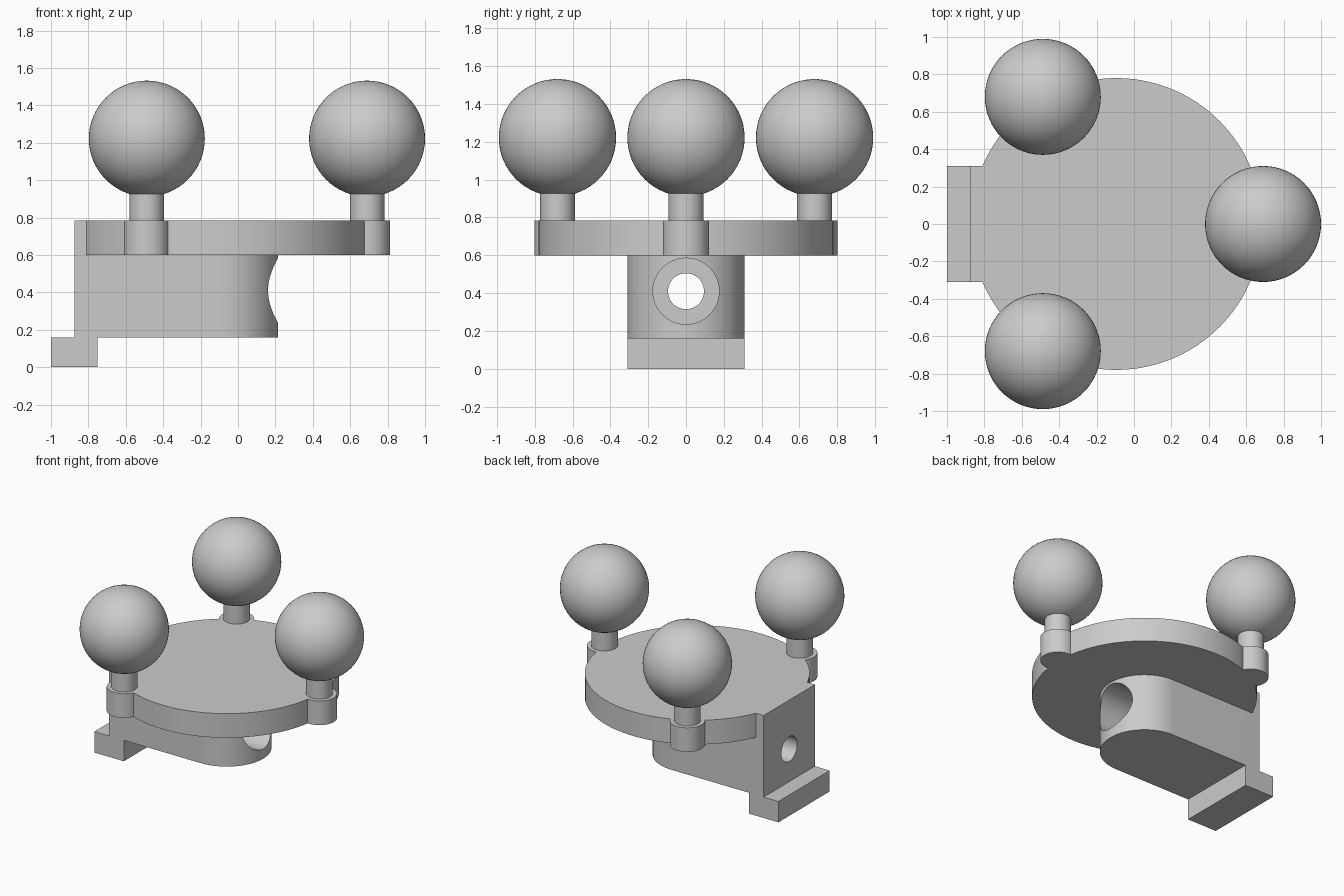
import bpy, bmesh, math
from mathutils import Matrix, Vector

if "Cube" in bpy.data.objects:
    bpy.data.objects.remove(bpy.data.objects["Cube"])

grey = bpy.data.materials.new("plain_grey")
grey.use_nodes = True
grey.diffuse_color = (0.6, 0.6, 0.6, 1)
grey.node_tree.nodes["Principled BSDF"].inputs["Base Color"].default_value = grey.diffuse_color

CX = -0.095          # axis of the disc and of the rounded mount end
ARM = 0.785          # distance from that axis to each ball
BASE, TOP = 0.6, 0.785


def prism(name, outline, z0, z1):
    """Extrude a closed xy outline from z0 to z1."""
    bm = bmesh.new()
    face = bm.faces.new([bm.verts.new((x, y, z0)) for x, y in outline])
    ext = bmesh.ops.extrude_face_region(bm, geom=[face])
    bmesh.ops.translate(bm, vec=(0, 0, z1 - z0),
                        verts=[g for g in ext["geom"] if isinstance(g, bmesh.types.BMVert)])
    bmesh.ops.recalc_face_normals(bm, faces=bm.faces)
    mesh = bpy.data.meshes.new(name)
    bm.to_mesh(mesh)
    bm.free()
    mesh.materials.append(grey)
    obj = bpy.data.objects.new(name, mesh)
    bpy.context.collection.objects.link(obj)
    return obj


def arc(cx, cy, r, a0, a1, n):
    return [(cx + r * math.cos(a0 + (a1 - a0) * i / n),
             cy + r * math.sin(a0 + (a1 - a0) * i / n)) for i in range(n + 1)]


def cylinder(name, x, y, r, z0, z1, n=64):
    return prism(name, arc(x, y, r, 0, math.tau, n)[:-1], z0, z1)


def combine(target, tool, operation):
    tool.hide_render = True
    mod = target.modifiers.new(operation.lower(), 'BOOLEAN')
    mod.operation, mod.solver, mod.object = operation, 'EXACT', tool
    bpy.context.view_layer.objects.active = target
    bpy.ops.object.modifier_apply(modifier=mod.name)
    bpy.data.objects.remove(tool)


def smooth(obj):
    bpy.ops.object.select_all(action='DESELECT')
    obj.select_set(True)
    bpy.context.view_layer.objects.active = obj
    bpy.ops.object.shade_smooth_by_angle(angle=math.radians(30))


spots = [(CX + ARM * math.cos(a), ARM * math.sin(a))
         for a in (0, math.tau / 3, -math.tau / 3)]

# Disc with round lugs, rounded mount block and foot, joined into one body
body = cylinder("mount_body", CX, 0, 0.78, BASE, TOP, 128)
for x, y in spots:
    combine(body, cylinder("lug", x, y, 0.122, BASE, TOP), 'UNION')
block = [(-0.875, 0.31), (-0.875, -0.31)] + arc(CX, 0, 0.31, -math.pi / 2, math.pi / 2, 48)
combine(body, prism("block", block, 0.16, TOP), 'UNION')
foot = [(-1, -0.31), (-0.75, -0.31), (-0.75, 0.31), (-1, 0.31)]
combine(body, prism("foot", foot, 0, 0.16), 'UNION')

# Screw hole running along x, with a wide counterbore from the rounded end
along_x = Matrix.Translation(Vector((0, 0, 0.41))) @ Matrix.Rotation(math.pi / 2, 4, 'Y')
for r, start in ((0.095, -1.1), (0.175, -0.5)):
    bore = cylinder("bore", 0, 0, r, start, 0.5)
    bore.data.transform(along_x)
    combine(body, bore, 'DIFFERENCE')
smooth(body)

# Three balls on short stems
for side, (x, y) in zip(("left", "back", "front"), spots):
    smooth(cylinder(side + "_stem", x, y, 0.092, TOP - 0.02, 1.0, 48))
    bpy.ops.mesh.primitive_uv_sphere_add(segments=64, ring_count=32, radius=0.31,
                                         location=(x, y, 1.222))
    ball = bpy.context.object
    ball.name = side + "_ball"
    ball.data.materials.append(grey)
    smooth(ball)
